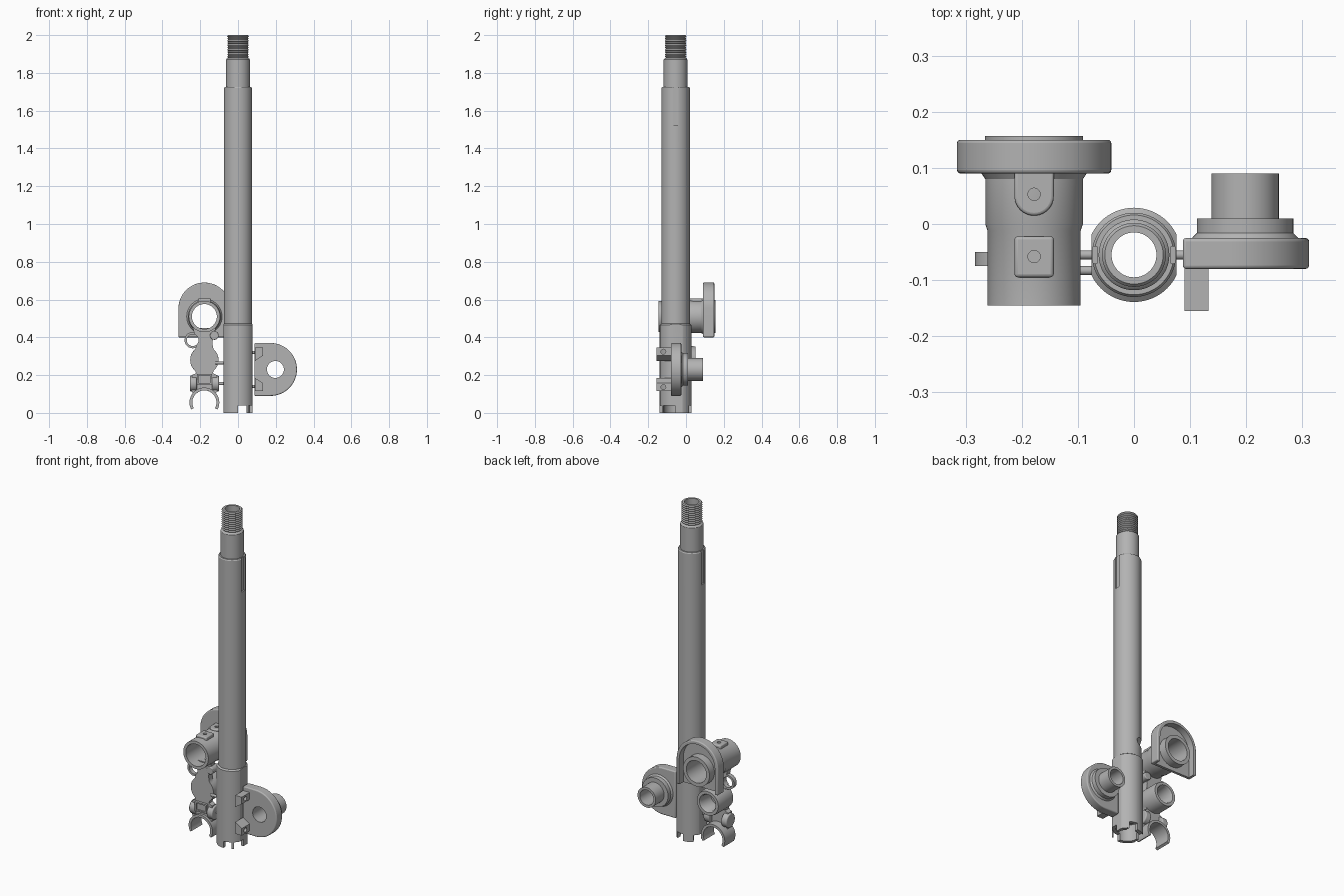
import bpy, bmesh
from math import sin, cos, pi, radians
from mathutils import Vector

cube = bpy.data.objects.get("Cube")
if cube:
    bpy.data.objects.remove(cube, do_unlink=True)

grey = bpy.data.materials.new("plain grey")
grey.use_nodes = True
grey.diffuse_color = (0.45, 0.45, 0.45, 1)
grey.node_tree.nodes["Principled BSDF"].inputs["Base Color"].default_value = (0.45, 0.45, 0.45, 1)


def activate(obj):
    bpy.ops.object.select_all(action='DESELECT')
    obj.select_set(True)
    bpy.context.view_layer.objects.active = obj


def finish(name, bm):
    bmesh.ops.recalc_face_normals(bm, faces=bm.faces)
    mesh = bpy.data.meshes.new(name)
    bm.to_mesh(mesh)
    bm.free()
    mesh.materials.append(grey)
    obj = bpy.data.objects.new(name, mesh)
    bpy.context.collection.objects.link(obj)
    activate(obj)
    bpy.ops.object.shade_smooth_by_angle(angle=radians(32))
    return obj


def orient(axis, a, b, t):
    return (a, b, t) if axis == 'z' else (a, t, b) if axis == 'y' else (t, a, b)


def lathe(name, profile, center, axis='z', n=56):
    """Turn a closed (radius, distance) profile about an axis."""
    bm = bmesh.new()
    rings = []
    for i in range(n):
        c, s = cos(2 * pi * i / n), sin(2 * pi * i / n)
        rings.append([bm.verts.new(orient(axis, center[0] + r * c, center[1] + r * s, t))
                      for r, t in profile])
    for i in range(n):
        p, q = rings[i], rings[(i + 1) % n]
        for j in range(len(p)):
            k = (j + 1) % len(p)
            bm.faces.new((p[j], p[k], q[k], q[j]))
    return finish(name, bm)


def tube(name, center, outer, inner, lo, hi, axis='y'):
    return lathe(name, [(inner, lo), (outer, lo), (outer, hi), (inner, hi)], center, axis)


def prism(name, outline, lo, hi, axis='y', bevel=0):
    """Extrude a flat outline along an axis."""
    bm = bmesh.new()
    a = [bm.verts.new(orient(axis, u, v, lo)) for u, v in outline]
    b = [bm.verts.new(orient(axis, u, v, hi)) for u, v in outline]
    bm.faces.new(a)
    bm.faces.new(b)
    for i in range(len(a)):
        j = (i + 1) % len(a)
        bm.faces.new((a[i], a[j], b[j], b[i]))
    obj = finish(name, bm)
    if bevel:
        mod = obj.modifiers.new("rounded edges", 'BEVEL')
        mod.width, mod.segments, mod.angle_limit = bevel, 3, radians(40)
        bpy.ops.object.modifier_apply(modifier=mod.name)
    return obj


def box(name, x, y, z, bevel=0):
    return prism(name, [(x[0], y[0]), (x[1], y[0]), (x[1], y[1]), (x[0], y[1])], *z, 'z', bevel)


def rod(name, center, r, lo, hi, axis='y', n=32, bevel=0):
    return prism(name, arc(center, r, 0, 360 - 360 / n, n), lo, hi, axis, bevel)


def arc(center, r, start, end, n=33):
    angles = [radians(start + (end - start) * i / (n - 1)) for i in range(n)]
    return [(center[0] + r * cos(a), center[1] + r * sin(a)) for a in angles]


def d_shape(center, r, length, heading):
    """Half circle facing a heading, with straight sides running back."""
    h = radians(heading)
    pts = arc(center, r, heading - 90, heading + 90)
    ends = [(pts[i][0] - length * cos(h), pts[i][1] - length * sin(h)) for i in (-1, 0)]
    return pts + ends


def cut(obj, *cutters):
    activate(obj)
    for c in cutters:
        mod = obj.modifiers.new("cut", 'BOOLEAN')
        mod.operation, mod.solver, mod.object = 'DIFFERENCE', 'EXACT', c
        bpy.ops.object.modifier_apply(modifier=mod.name)
        bpy.data.objects.remove(c, do_unlink=True)
    bpy.ops.object.shade_smooth_by_angle(angle=radians(32))


# Hollow stepped shaft with a threaded tip
Y = -0.055
outer = [(0.062, 0), (0.084, 0), (0.084, 0.465), (0.075, 0.472), (0.075, 1.72), (0.071, 1.726),
         (0.063, 1.726), (0.063, 1.87), (0.059, 1.876)]
for i in range(10):
    z = 1.88 + 0.012 * i
    outer += [(0.052, z), (0.057, z + 0.006)]
shaft = lathe("shaft", outer + [(0.052, 2), (0.04, 2), (0.04, 0.1), (0.062, 0.1)], (0, Y), n=64)
cutters = []
for s in (-1, 1):
    # side flats and keyways
    cutters.append(box("flat", sorted((s * 0.076, s * 0.12)), (-0.2, 0.1), (-0.01, 0.5)))
    cutters.append(box("keyway", sorted((s * 0.066, s * 0.12)), (Y - 0.015, Y + 0.015), (1.525, 1.74)))
    # end notches
    cutters.append(box("notch", (0, 0.045), sorted((Y + s * 0.03, Y + s * 0.12)), (-0.02, 0.04)))
    side = Y - s * 0.033
    cutters.append(box("notch", sorted((s * 0.045, s * 0.12)), (side - 0.03, side + 0.03), (-0.02, 0.04)))
scoop = rod("scoop", (0, 0), 0.028, -0.1, 0.1, 'x')
scoop.rotation_euler = (0, 0, radians(45))
scoop.location = (-0.06, Y + 0.06, 0.57)
bpy.context.view_layer.update()
cut(shaft, *cutters, scoop)

# Horizontal sleeve with an arched, hollow-backed flange
SX, SZ = -0.178, 0.51
lathe("sleeve", [(0.066, -0.145), (0.083, -0.145), (0.083, -0.012), (0.087, 0.0), (0.087, 0.08),
                 (0.095, 0.092), (0.0875, 0.1), (0.0875, 0.157), (0.066, 0.157)], (SX, SZ), 'y')
flange = prism("arched_flange", d_shape((SX, 0.5525), 0.1375, 0.1525, 90), 0.09, 0.15, 'y', 0.006)
cut(flange, prism("recess", d_shape((SX, 0.5525), 0.118, 0.2, 90), 0.11, 0.2),
    rod("bore", (SX, SZ), 0.07, 0, 0.3))

# Raised pads on the sleeve
pad = box("square_pad", (SX - 0.035, SX + 0.035), (-0.095, -0.022), (0.578, 0.605), 0.006)
tongue = prism("tongue_pad", d_shape((SX, 0.05), 0.035, 0.045, -90), 0.58, 0.605, 'z', 0.005)
for part, y in ((pad, Y - 0.003), (tongue, 0.053)):
    cut(part, rod("pad_hole", (SX, y), 0.011, 0.594, 0.62, 'z', 20))

# Bracket hanging below the sleeve
half = [(0.06, 0.45), (0.052, 0.41), (0.042, 0.375), (0.045, 0.35)]
half += [(x, z) for x, z in arc((0, 0.28), 0.075, 50, -50, 13)]
half += [(0.045, 0.21), (0.066, 0.2), (0.068, 0.12), (0.06, 0.1)]
bracket = prism("bracket", [(SX + x, z) for x, z in half] + [(SX - x, z) for x, z in reversed(half)],
                -0.085, -0.05)
cut(bracket, rod("lug_hole", (-0.24, 0.385), 0.031, -0.2, 0.1),
    rod("clip_hole", (SX, 0.055), 0.064, -0.2, 0.1))
tube("lug_ring", (-0.24, 0.385), 0.043, 0.031, -0.075, -0.05)
rod("small_lug", (-0.125, 0.41), 0.023, -0.09, -0.03, bevel=0.004)
lathe("rear_cup", [(0.048, -0.06), (0.075, -0.06), (0.075, 0.03), (0.071, 0.05), (0.054, 0.05),
                   (0.048, 0.04)], (SX, 0.28), 'y')
frame = box("window_frame", (SX - 0.04, SX + 0.04), (-0.1, -0.05), (0.15, 0.205))
cut(frame, box("window_cut", (SX - 0.03, SX + 0.03), (-0.2, -0.09), (0.158, 0.197)))

# Open clip at the foot of the bracket, with side knobs
CLIP = (SX, 0.055)
prism("clip", arc(CLIP, 0.079, -28, 208) + arc(CLIP, 0.064, 208, -28), -0.1, 0.0)
for s in (-1, 1):
    rod("side_knob", (Y - 0.005, 0.155), 0.042, *sorted((SX + s * 0.04, SX + s * 0.077)), 'x', 32, 0.006)

# Round-ended flange with a stepped hollow hub
HX, HZ = 0.198, 0.23
side_flange = prism("side_flange", d_shape((0.172, HZ), 0.14, 0.085, 0), -0.08, -0.025, 'y', 0.006)
cut(side_flange, rod("hub_bore", (HX, HZ), 0.045, -0.2, 0.1))
lathe("hub", [(0.045, -0.04), (0.098, -0.04), (0.094, -0.024), (0.086, -0.016), (0.086, 0.01),
              (0.06, 0.01), (0.06, 0.09), (0.045, 0.09)], (HX, HZ), 'y')

# Pair of wedge tabs with cross holes
for s in (-1, 1):
    wedge = [(0.09, 0.115), (0.133, 0.115), (0.133, 0.073), (0.09, 0.045)]
    tab = prism("wedge_tab", [(x, HZ + s * z) for x, z in wedge], -0.155, -0.075)
    cut(tab, rod("tab_hole", (-0.12, HZ + s * 0.094), 0.013, 0.05, 0.2, 'x', 20))

# Thin rods joining the parts to the shaft
for y, z, lo, hi in ((Y, 0.155, -0.12, -0.07), (-0.083, 0.265, -0.12, -0.065),
                     (Y, 0.32, 0.07, 0.1), (Y, 0.14, 0.07, 0.1)):
    rod("joining_rod", (y, z), 0.008, lo, hi, 'x', 16)
